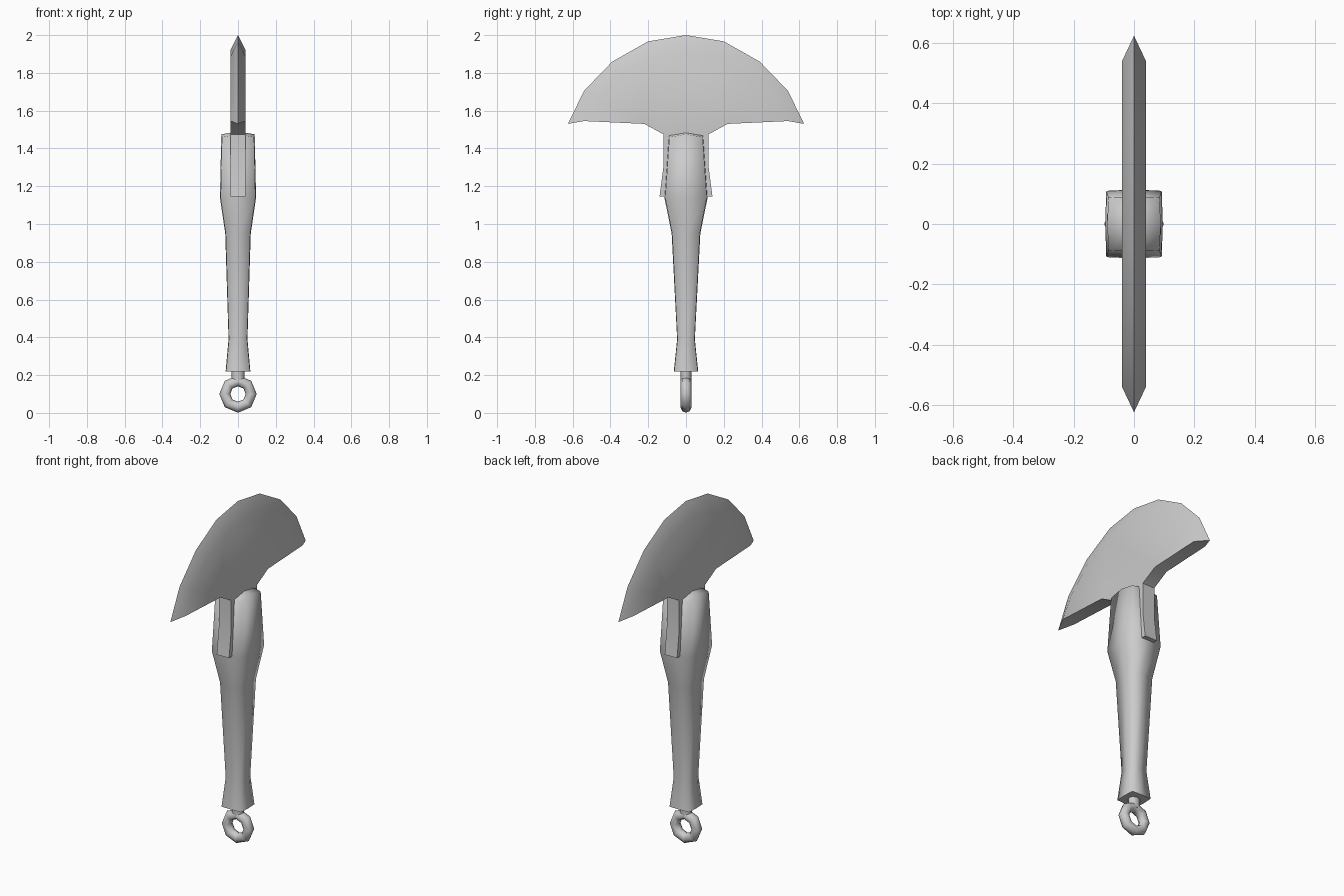
import bpy, bmesh, math

cube = bpy.data.objects.get("Cube")
if cube:
    bpy.data.objects.remove(cube, do_unlink=True)

# One plain grey for the whole tool
GREY = (0.6, 0.6, 0.6, 1)
metal = bpy.data.materials.new("plain_grey")
metal.use_nodes = True
metal.diffuse_color = GREY
metal.node_tree.nodes["Principled BSDF"].inputs["Base Color"].default_value = GREY


def finish(obj, angle):
    """Assign the grey and smooth everything below the given crease angle."""
    obj.data.materials.clear()
    obj.data.materials.append(metal)
    bpy.ops.object.select_all(action="DESELECT")
    obj.select_set(True)
    bpy.context.view_layer.objects.active = obj
    bpy.ops.object.shade_smooth_by_angle(angle=math.radians(angle))


def from_bmesh(name, bm, angle):
    bmesh.ops.recalc_face_normals(bm, faces=bm.faces)
    mesh = bpy.data.meshes.new(name)
    bm.to_mesh(mesh)
    bm.free()
    obj = bpy.data.objects.new(name, mesh)
    bpy.context.collection.objects.link(obj)
    finish(obj, angle)


def mirrored(points):
    """Extend a half profile, ending on or near y = 0, across the centre."""
    return points + [(-y, z) for y, z in reversed(points) if y > 0]


# Blade: flat sides, sharpened outer arc, and a tang running into the handle
HALF = 0.04
edge = mirrored([(0.625, 1.53), (0.54, 1.705), (0.39, 1.86), (0.2, 1.967), (0, 2)])
shoulder = mirrored([(0.54, 1.545), (0.47, 1.66), (0.34, 1.79), (0.17, 1.885), (0, 1.92)])
under = mirrored([(0.14, 1.145), (0.12, 1.3), (0.12, 1.475), (0.22, 1.53)][::-1])
# run the underside from the -y shoulder end back to the +y one
under = [(-y, z) for y, z in under]

bm = bmesh.new()
edge_v = [bm.verts.new((0, y, z)) for y, z in edge]
sides = []
for x in (-HALF, HALF):
    loop = [bm.verts.new((x, y, z)) for y, z in shoulder + under]
    bm.faces.new(loop)
    for i in range(len(edge) - 1):
        bm.faces.new((edge_v[i], edge_v[i + 1], loop[i + 1], loop[i]))
    sides.append(loop)
a, b = sides
n = len(a)
for i in range(len(edge) - 1, n):
    j = (i + 1) % n
    bm.faces.new((a[i], a[j], b[j], b[i]))
for tip, i in ((0, 0), (-1, len(edge) - 1)):
    bm.faces.new((edge_v[tip], a[i], b[i]))
from_bmesh("blade", bm, 40)

# Handle: squarish sections (z, half width, half depth) with slightly bowed sides
SECTIONS = [(0.22, 0.063, 0.062), (0.39, 0.048, 0.045), (0.95, 0.065, 0.073),
            (1.14, 0.092, 0.11), (1.46, 0.085, 0.088)]
CORNERS = [(1, 1), (0, 1.04), (-1, 1), (-1.04, 0), (-1, -1), (0, -1.04), (1, -1), (1.04, 0)]
bm = bmesh.new()
rings = [[bm.verts.new((u * hx, v * hy, z)) for u, v in CORNERS] for z, hx, hy in SECTIONS]
count = len(CORNERS)
for lower, upper in zip(rings, rings[1:]):
    for i in range(count):
        j = (i + 1) % count
        bm.faces.new((lower[i], lower[j], upper[j], upper[i]))
bm.faces.new(rings[0])
# domed top
for i in range(1, count, 2):
    rings[-1][i].co.z += 0.015
crown = bm.verts.new((0, 0, 1.49))
for i in range(count):
    bm.faces.new((rings[-1][i], rings[-1][(i + 1) % count], crown))
from_bmesh("handle", bm, 88)

# Hanging ring and its short stem
bpy.ops.mesh.primitive_torus_add(major_segments=8, minor_segments=8, major_radius=0.07,
                                 minor_radius=0.029, location=(0, 0, 0.1),
                                 rotation=(math.pi / 2, 0, 0))
ring = bpy.context.object
ring.name = "hanging_ring"
finish(ring, 60)

bpy.ops.mesh.primitive_cylinder_add(vertices=8, radius=0.034, depth=0.09, location=(0, 0, 0.205))
stem = bpy.context.object
stem.name = "ring_stem"
stem.scale.y = 0.85
finish(stem, 60)
